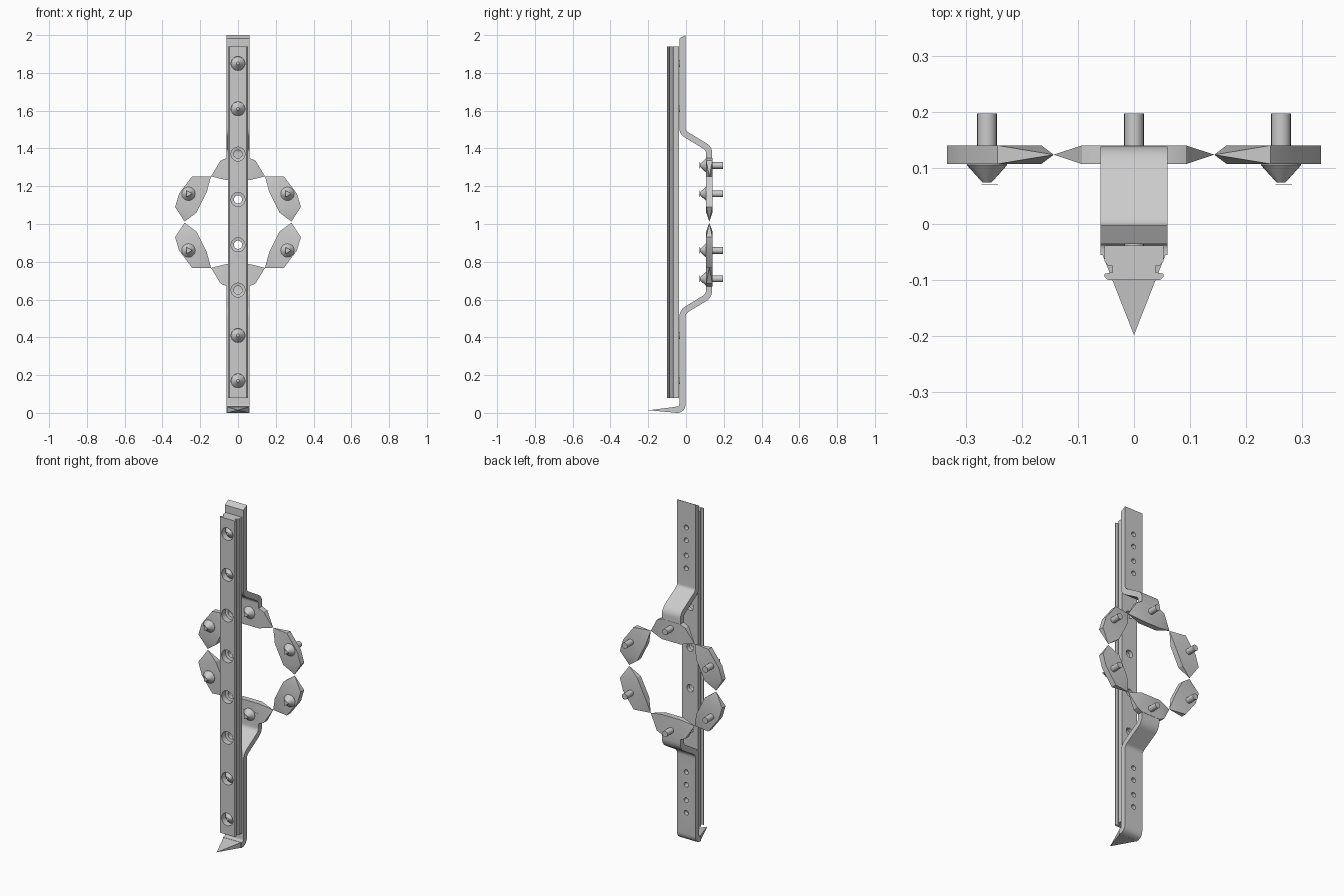
import bpy, bmesh, math
from mathutils import Vector

if "Cube" in bpy.data.objects:
    bpy.data.objects.remove(bpy.data.objects["Cube"])

MID = 1.01                      # mirror height of the upper and lower halves


def flip(z):
    return 2 * MID - z


def finish(name, bm):
    bmesh.ops.recalc_face_normals(bm, faces=bm.faces)
    me = bpy.data.meshes.new(name)
    bm.to_mesh(me)
    bm.free()
    ob = bpy.data.objects.new(name, me)
    bpy.context.collection.objects.link(ob)
    return ob


def prism(bm, poly, a, b, place):
    """Extrude a 2D outline between a and b; place maps (u, v, w) to xyz."""
    lo = [bm.verts.new(place(u, v, a)) for u, v in poly]
    hi = [bm.verts.new(place(u, v, b)) for u, v in poly]
    bm.faces.new(lo)
    bm.faces.new(hi)
    for i in range(len(poly)):
        j = (i + 1) % len(poly)
        bm.faces.new((lo[i], lo[j], hi[j], hi[i]))
    return lo, hi


def lathe(bm, prof, x, z, n=20):
    """Closed solid turned about a y axis, from (radius, y) pairs."""
    rings = [[bm.verts.new((x + r * math.cos(math.tau * k / n), y,
                            z + r * math.sin(math.tau * k / n)))
              for k in range(n)] for r, y in prof]
    for p, q in zip(rings, rings[1:]):
        for k in range(n):
            m = (k + 1) % n
            bm.faces.new((p[k], p[m], q[m], q[k]))
    bm.faces.new(rings[0])
    bm.faces.new(rings[-1])


def drill(ob, prof, heights):
    bm = bmesh.new()
    for z in heights:
        lathe(bm, prof, 0, z)
    cutter = finish(ob.name + "_hole_cutter", bm)
    cutter.hide_render = True
    mod = ob.modifiers.new("holes", 'BOOLEAN')
    mod.operation, mod.solver, mod.object = 'DIFFERENCE', 'EXACT', cutter
    dg = bpy.context.evaluated_depsgraph_get()
    me = bpy.data.meshes.new_from_object(ob.evaluated_get(dg))
    ob.modifiers.clear()
    ob.data = me
    bpy.data.objects.remove(cutter)


def strap_outline(path, radius, half=0.0165, steps=6):
    """Round the corners of a (y, z) path and thicken it."""
    pts = [Vector(p) for p in path]
    line = [pts[0]]
    for a, b, c in zip(pts, pts[1:], pts[2:]):
        s, e = b + (a - b).normalized() * radius, b + (c - b).normalized() * radius
        for k in range(steps + 1):
            t = k / steps
            line.append(s * (1 - t) ** 2 + b * 2 * t * (1 - t) + e * t * t)
    line.append(pts[-1])
    left, right = [], []
    for i, p in enumerate(line):
        d = (line[min(i + 1, len(line) - 1)] - line[max(i - 1, 0)]).normalized()
        nrm = Vector((-d.y, d.x)) * half
        left.append(p + nrm)
        right.append(p - nrm)
    return left, right


def side_extrude(u, v, w):
    return (w, u, v)


def front_extrude(u, v, w):
    return (u, w, v)


# Front rail: grooved section with counterbored holes
half = [(0.053, -0.038), (0.053, -0.066), (0.046, -0.074), (0.038, -0.075),
        (0.038, -0.086), (0.053, -0.089), (0.053, -0.094), (0.046, -0.10)]
section = half + [(-x, y) for x, y in reversed(half)]
bm = bmesh.new()
prism(bm, section, 0.08, 1.94, lambda u, v, w: (u, v, w))
rail = finish("front_rail", bm)
rail_holes = [0.17 + 0.24 * i for i in range(8)]
drill(rail, [(0.037, -0.12), (0.037, -0.065), (0.022, -0.062), (0.022, -0.02)],
      rail_holes)

# Upper bent strap, chamfered at its top front edge
bend = [(-0.019, 1.485), (0.122, 1.40), (0.122, 1.29)]
left, right = strap_outline([(-0.019, 2.0)] + bend, 0.025)
front = left if left[0].x < right[0].x else right
front[0].y -= 0.018
bm = bmesh.new()
prism(bm, left + right[::-1], -0.06, 0.06, side_extrude)
upper = finish("upper_strap", bm)

# Lower bent strap, turned forward at the foot
lower_path = [(y, flip(z)) for y, z in reversed(bend)]
left, right = strap_outline(lower_path + [(-0.019, 0.0165), (-0.055, 0.0165)], 0.03)
bm = bmesh.new()
prism(bm, left + right[::-1], -0.06, 0.06, side_extrude)
lower = finish("lower_strap", bm)

# Mounting holes through both straps
holes = [1.85, 1.775, 1.685, 1.61]
drill(upper, [(0.014, -0.06), (0.014, 0.02)], holes)
drill(lower, [(0.014, -0.06), (0.014, 0.02)], [flip(z) for z in holes])

# Pointed foot spike
bm = bmesh.new()
base = [bm.verts.new((x, -0.045, z)) for x, z in
        ((-0.06, 0), (0.06, 0), (0.06, 0.033), (-0.06, 0.033))]
tip = bm.verts.new((0, -0.198, 0.014))
bm.faces.new(base)
for i in range(4):
    bm.faces.new((base[i], base[(i + 1) % 4], tip))
spike = finish("foot_spike", bm)


# Ring plates: flat body whose given edges taper to points
def plate(name, body, tips, sx=1, mirror_z=False):
    def at(x, z):
        return (x * sx, flip(z) if mirror_z else z)
    bm = bmesh.new()
    lo, hi = prism(bm, [at(*p) for p in body], 0.107, 0.14, front_extrude)
    for i, (x, z) in tips.items():
        j = (i + 1) % len(body)
        px, pz = at(x, z)
        point = bm.verts.new((px, 0.1235, pz))
        loop = (lo[i], lo[j], hi[j], hi[i])
        for f in [f for f in bm.faces if set(f.verts) == set(loop)]:
            bm.faces.remove(f)
        for k in range(4):
            bm.faces.new((loop[k], loop[(k + 1) % 4], point))
    return finish(name, bm)


# Bolt with a conical head, three-sided drive face and plain shaft
def bolt(name, x, z, seat, end):
    bm = bmesh.new()
    lathe(bm, [(0.008, seat - 0.033), (0.036, seat - 0.002), (0.036, seat),
               (0.0175, seat), (0.0175, end)], x, z)
    if seat > 0:
        lathe(bm, [(0.02, seat - 0.037), (0.02, seat - 0.036)], x, z, 3)
    finish(name, bm)


side_body = [(0.243, 1.252), (0.312, 1.16), (0.333, 1.09), (0.22, 1.06), (0.165, 1.17)]
side_tips = {2: (0.283, 1.013), 4: (0.143, 1.252)}
mid_body = [(-0.093, 1.335), (-0.06, 1.35), (0.06, 1.35), (0.093, 1.335),
            (0.06, 1.232), (-0.06, 1.232)]
mid_tips = {3: (0.143, 1.252), 5: (-0.143, 1.252)}
for low in (False, True):
    level = "lower" if low else "upper"
    plate(level + "_centre_plate", mid_body, mid_tips, 1, low)
    bolt(level + "_centre_bolt", 0, flip(1.31) if low else 1.31, 0.107, 0.197)
    for sx, side in ((-1, "left"), (1, "right")):
        plate(f"{level}_{side}_plate", side_body, side_tips, sx, low)
        bolt(f"{level}_{side}_bolt", 0.262 * sx, flip(1.16) if low else 1.16,
             0.107, 0.197)

# Screws sunk in the rail where it meets the straps
for i in (0, 1, 6, 7):
    bolt(f"rail_screw_{i}", 0, rail_holes[i], -0.064, -0.03)

# Smooth the round parts, keep edges sharp
for ob in bpy.context.scene.objects:
    ob.select_set(True)
bpy.context.view_layer.objects.active = rail
bpy.ops.object.shade_smooth_by_angle(angle=math.radians(25))
